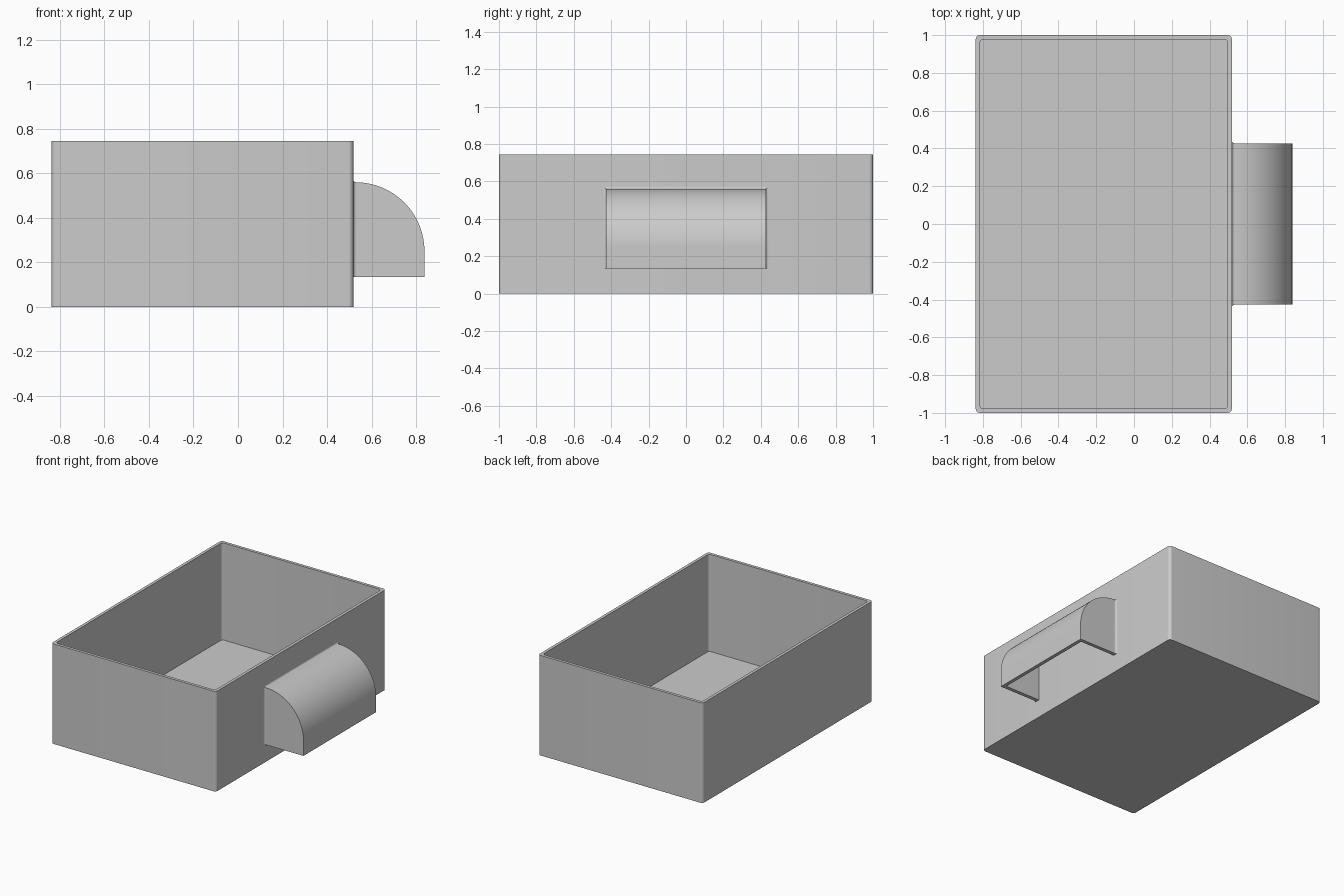
import bpy, bmesh
from math import sin, cos, pi

cube = bpy.data.objects.get("Cube")
if cube:
    bpy.data.objects.remove(cube, do_unlink=True)

GREY = (0.6, 0.6, 0.6, 1)
mat = bpy.data.materials.new("light grey")
mat.use_nodes = True
mat.diffuse_color = GREY
mat.node_tree.nodes["Principled BSDF"].inputs["Base Color"].default_value = GREY

LEFT, RIGHT, HALF_Y, HEIGHT, WALL = -0.838, 0.518, 1.0, 0.745, 0.022
BOTTOM, TOP, HALF_W, RADIUS, SHELL = 0.135, 0.56, 0.427, 0.31, 0.027


def arc(cx, cy, r, start, end, n):
    angles = [start + (end - start) * i / n for i in range(n + 1)]
    return [(cx + r * cos(a), cy + r * sin(a)) for a in angles]


def loft(name, rings):
    """Skin a stack of matching closed rings and cap both ends."""
    bm = bmesh.new()
    loops = [[bm.verts.new(p) for p in ring] for ring in rings]
    n = len(loops[0])
    for a, b in zip(loops, loops[1:]):
        for i in range(n):
            j = (i + 1) % n
            bm.faces.new((a[i], a[j], b[j], b[i]))
    bm.faces.new(loops[0][::-1])
    bm.faces.new(loops[-1])
    bmesh.ops.recalc_face_normals(bm, faces=bm.faces)
    mesh = bpy.data.meshes.new(name)
    bm.to_mesh(mesh)
    bm.free()
    mesh.materials.append(mat)
    obj = bpy.data.objects.new(name, mesh)
    bpy.context.collection.objects.link(obj)
    return obj


def smooth(obj):
    bpy.ops.object.select_all(action="DESELECT")
    obj.select_set(True)
    bpy.context.view_layer.objects.active = obj
    bpy.ops.object.shade_smooth_by_angle(angle=pi / 6)


# Open box: outer skin up, over the rim, inner skin down to the floor
def rounded_rect(inset, r, z):
    x0, x1, y = LEFT + inset + r, RIGHT - inset - r, HALF_Y - inset - r
    corners = [(x1, y), (x0, y), (x0, -y), (x1, -y)]
    return [(px, py, z) for k, (cx, cy) in enumerate(corners)
            for px, py in arc(cx, cy, r, k * pi / 2, (k + 1) * pi / 2, 8)]


box = loft("box", [rounded_rect(0, 0.022, 0), rounded_rect(0, 0.022, HEIGHT),
                   rounded_rect(WALL, 0.02, HEIGHT), rounded_rect(WALL, 0.02, WALL)])
smooth(box)


# Handle: quarter-round hood, hollow and open underneath
def hood(name, back, bottom, radius, half_w):
    cx, cz = 0.838 - RADIUS, TOP - RADIUS
    outline = [(back, bottom), (back, cz + radius)]
    outline += arc(cx, cz, radius, pi / 2, 0, 32) + [(cx + radius, bottom)]
    return loft(name, [[(x, y, z) for x, z in outline] for y in (-half_w, half_w)])


handle = hood("handle", RIGHT - 0.01, BOTTOM, RADIUS, HALF_W)
cutter = hood("handle_cutter", RIGHT - 0.05, BOTTOM - 0.1, RADIUS - SHELL, HALF_W - SHELL)
cutter.hide_render = True
cut = handle.modifiers.new("hollow", "BOOLEAN")
cut.operation = "DIFFERENCE"
cut.solver = "EXACT"
cut.object = cutter
bpy.context.view_layer.objects.active = handle
bpy.ops.object.modifier_apply(modifier=cut.name)
bpy.data.objects.remove(cutter, do_unlink=True)
smooth(handle)

# Small concave fillet where the handle meets the box
R = 0.014
section = [(RIGHT, 0)] + arc(RIGHT + R, R, R, pi, 1.5 * pi, 6)
path = [(-1, BOTTOM, 0), (-1, TOP, 1), (1, TOP, 1), (1, BOTTOM, 0)]
fillet = loft("handle_fillet", [[(x, side * (HALF_W + d), z + up * d) for x, d in section]
                                for side, z, up in path])
smooth(fillet)
